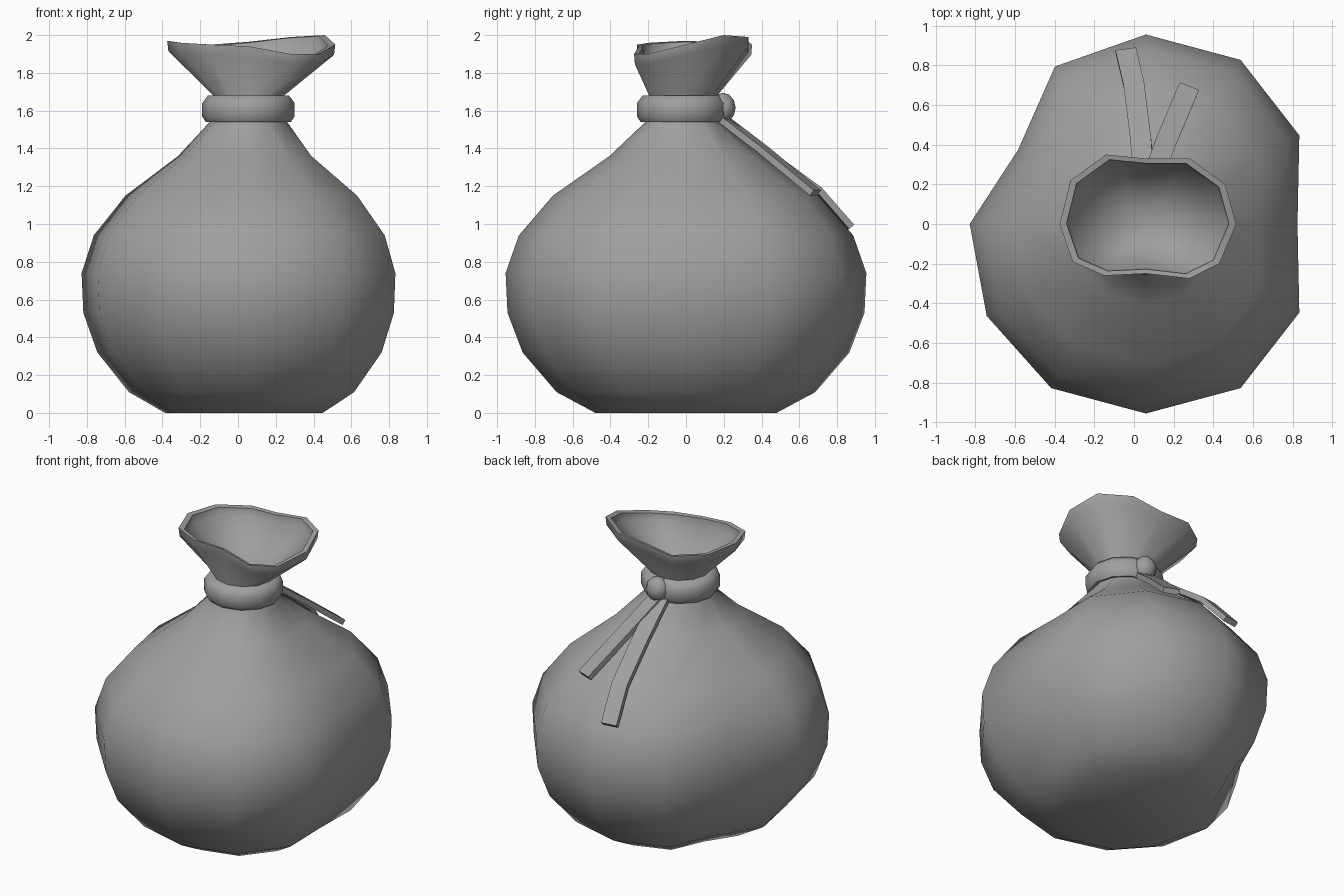
import bpy, bmesh, math
from mathutils import Vector

cube = bpy.data.objects.get("Cube")
if cube:
    bpy.data.objects.remove(cube)

cloth = bpy.data.materials.new("grey cloth")
cloth.use_nodes = True
GREY = (0.35, 0.35, 0.35, 1)
cloth.diffuse_color = GREY
cloth.node_tree.nodes["Principled BSDF"].inputs["Base Color"].default_value = GREY

SIDES = 12
CX = 0.06


def finish(name, bm, angle=60):
    bmesh.ops.recalc_face_normals(bm, faces=bm.faces)
    mesh = bpy.data.meshes.new(name)
    bm.to_mesh(mesh)
    bm.free()
    mesh.materials.append(cloth)
    obj = bpy.data.objects.new(name, mesh)
    bpy.context.collection.objects.link(obj)
    bpy.ops.object.select_all(action='DESELECT')
    obj.select_set(True)
    bpy.context.view_layer.objects.active = obj
    bpy.ops.object.shade_smooth_by_angle(angle=math.radians(angle))
    return obj


def ellipse(cx, cy, rx, ry, z, factors=None):
    pts = []
    for i in range(SIDES):
        a = math.tau * i / SIDES
        f = factors[i] if factors else 1
        pts.append(Vector((cx + rx * f * math.cos(a), cy + ry * f * math.sin(a), z)))
    return pts


def loft(bm, rings, closed=False):
    loops = [[bm.verts.new(p) for p in ring] for ring in rings]
    pairs = list(zip(loops, loops[1:]))
    if closed:
        pairs.append((loops[-1], loops[0]))
    for low, high in pairs:
        n = len(low)
        for i in range(n):
            j = (i + 1) % n
            bm.faces.new((low[i], low[j], high[j], high[i]))
    return loops


# Sack body: round profile with dented sides, then neck and flared mouth
dents = [0.8, 0.935, 1, 1, 0.96, 0.78, 0.93, 0.97, 1, 1, 1, 0.935]
profile = [(0.48, 0), (0.685, 0.11), (0.865, 0.32), (0.945, 0.53), (0.955, 0.74),
           (0.885, 0.94), (0.705, 1.15), (0.405, 1.36)]
rings = [ellipse(CX, 0, r, r, z, dents) for r, z in profile]
rings.append(ellipse(0.055, -0.015, 0.205, 0.2, 1.54))
rings.append(ellipse(0.057, -0.015, 0.187, 0.18, 1.68))

rim = [(0.515, 0, 1.95), (0.46, 0.2, 2.0), (0.28, 0.33, 1.99), (0.06, 0.33, 1.965),
       (-0.14, 0.35, 1.95), (-0.32, 0.22, 1.96), (-0.375, 0, 1.97), (-0.31, -0.19, 1.96),
       (-0.15, -0.26, 1.95), (0.06, -0.25, 1.94), (0.28, -0.275, 1.9), (0.43, -0.2, 1.9)]
rim = [Vector(p) for p in rim]
centre = Vector((CX, 0.03, 0))


def rim_ring(scale, drop):
    return [Vector((centre.x + (p.x - centre.x) * scale,
                    centre.y + (p.y - centre.y) * scale, p.z - drop)) for p in rim]


rings += [rim_ring(0.985, 0.055), rim_ring(1, 0), rim_ring(0.92, 0.005), rim_ring(0.9, 0.055)]
bm = bmesh.new()
loops = loft(bm, rings)
bm.faces.new(loops[0])
# Funnel inside the mouth
tip = bm.verts.new((CX, 0, 1.6))
for i in range(SIDES):
    bm.faces.new((loops[-1][i], loops[-1][(i + 1) % SIDES], tip))
finish("sack", bm)

# Rolled cord around the neck
section = [(-0.07, 1.55), (-0.02, 1.54), (0, 1.57), (0, 1.64), (-0.03, 1.68), (-0.07, 1.68)]
bm = bmesh.new()
loft(bm, [ellipse(0.055, -0.02, 0.245 + d, 0.24 + d, z) for d, z in section], closed=True)
finish("neck_cord", bm)

# Knot at the back
bm = bmesh.new()
bmesh.ops.create_uvsphere(bm, u_segments=10, v_segments=6, radius=1)
for v in bm.verts:
    v.co = Vector((0.075 + v.co.x * 0.075, 0.195 + v.co.y * 0.068, 1.615 + v.co.z * 0.08))
finish("knot", bm)


# Loose cord ends lying on the back of the sack
def strap(name, path, width, thick):
    path = [Vector(p) for p in path]
    side = (path[-1] - path[0]).cross(Vector((0, 0, 1))).normalized()
    sections = []
    for i, p in enumerate(path):
        along = path[min(i + 1, len(path) - 1)] - path[max(i - 1, 0)]
        up = side.cross(along).normalized() * thick / 2
        s = side * width / 2
        sections.append([p - s - up, p + s - up, p + s + up, p - s + up])
    bm = bmesh.new()
    ends = loft(bm, sections)
    bm.faces.new(ends[0])
    bm.faces.new(ends[-1])
    finish(name, bm, 40)


strap("long_cord_end", [(0.05, 0.19, 1.56), (0.035, 0.42, 1.385), (0, 0.7, 1.18),
                        (-0.04, 0.87, 0.985)], 0.105, 0.035)
strap("short_cord_end", [(0.08, 0.19, 1.56), (0.155, 0.4, 1.4), (0.275, 0.685, 1.165)],
      0.105, 0.035)
